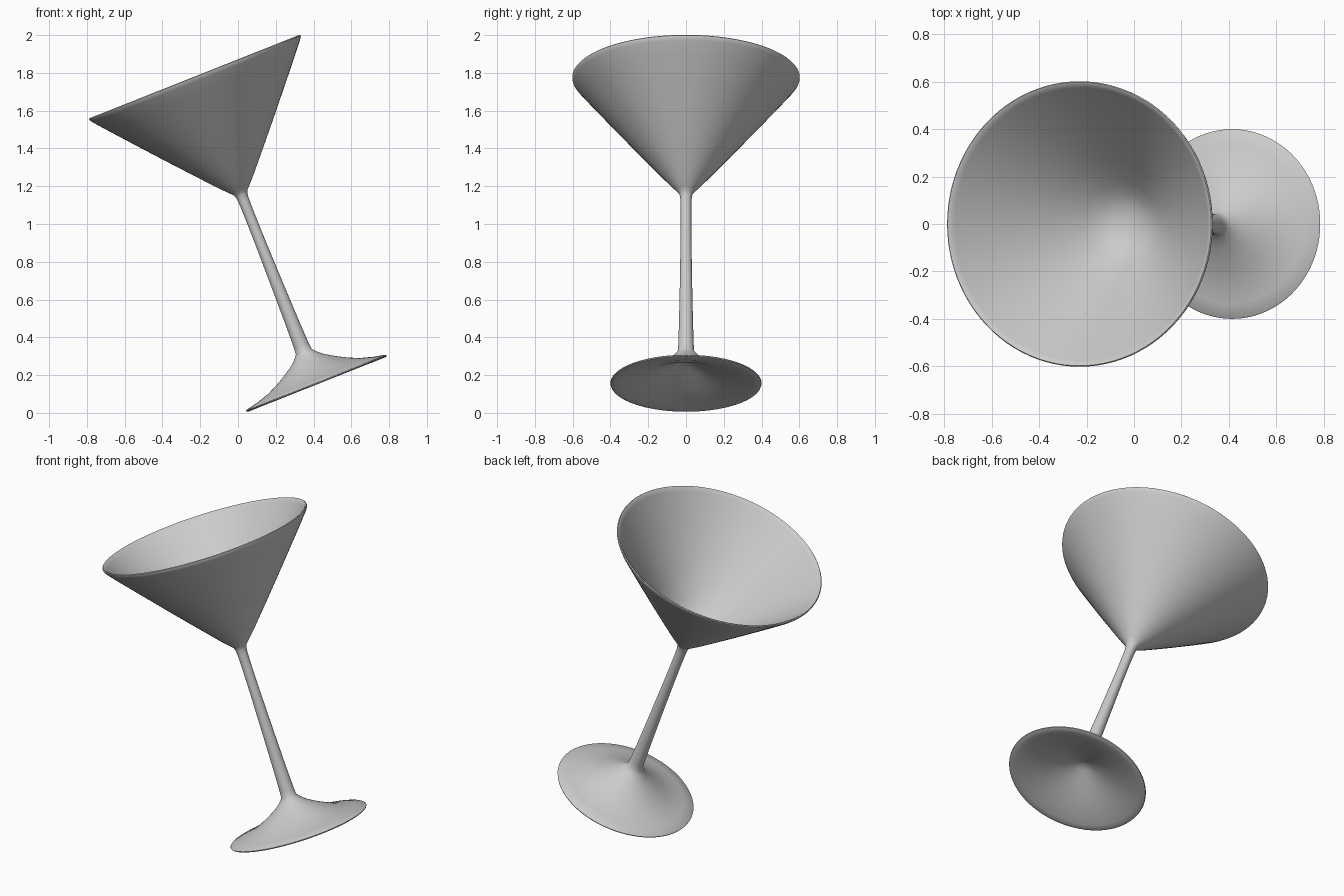
import bpy, bmesh
from math import radians, pi
from mathutils import Vector, Matrix

if "Cube" in bpy.data.objects:
    bpy.data.objects.remove(bpy.data.objects["Cube"])

# Profile (radius, height) from underside centre, round foot, stem and bowl, to inside bottom
under = [(0, .12), (.04, .108), (.1, .083), (.2, .042), (.3, .012), (.36, -.001), (.39, -.005)]
foot = [(.398, -.002), (.4, .003), (.396, .007), (.336, .02), (.26, .042), (.2, .07),
        (.15, .097), (.1, .128), (.075, .148), (.055, .168), (.044, .183)]
stem = [(.041, .22), (.037, .35), (.033, .55), (.029, .8), (.028, .95), (.029, 1.04),
        (.032, 1.07), (.038, 1.087)]
bowl = [(.055, 1.104), (.1, 1.152), (.2, 1.266), (.32, 1.404), (.45, 1.556), (.54, 1.662),
        (.59, 1.722), (.601, 1.738), (.602, 1.745), (.598, 1.749), (.59, 1.746), (.575, 1.728)]
inside = [(.5, 1.638), (.38, 1.498), (.26, 1.36), (.17, 1.261), (.12, 1.218),
          (.08, 1.197), (.04, 1.187), (0, 1.184)]

# Lathe the whole glass around its own axis
bm = bmesh.new()
verts = [bm.verts.new((r, 0, h)) for r, h in under + foot + stem + bowl + inside]
edges = [bm.edges.new(p) for p in zip(verts, verts[1:])]
bmesh.ops.spin(bm, geom=verts + edges, cent=(0, 0, 0), axis=(0, 0, 1),
               angle=2 * pi, steps=96, use_duplicate=False)
bmesh.ops.remove_doubles(bm, verts=bm.verts, dist=1e-4)
bmesh.ops.recalc_face_normals(bm, faces=bm.faces)

# Lean the glass to the left
bm.transform(Matrix.Translation(Vector((.415, 0, .155))) @ Matrix.Rotation(radians(-21.65), 4, 'Y'))

mesh = bpy.data.meshes.new("cocktail_glass")
bm.to_mesh(mesh)
bm.free()
glass = bpy.data.objects.new("cocktail_glass", mesh)
bpy.context.collection.objects.link(glass)
bpy.context.view_layer.objects.active = glass
glass.select_set(True)
bpy.ops.object.shade_smooth_by_angle(angle=radians(40))
